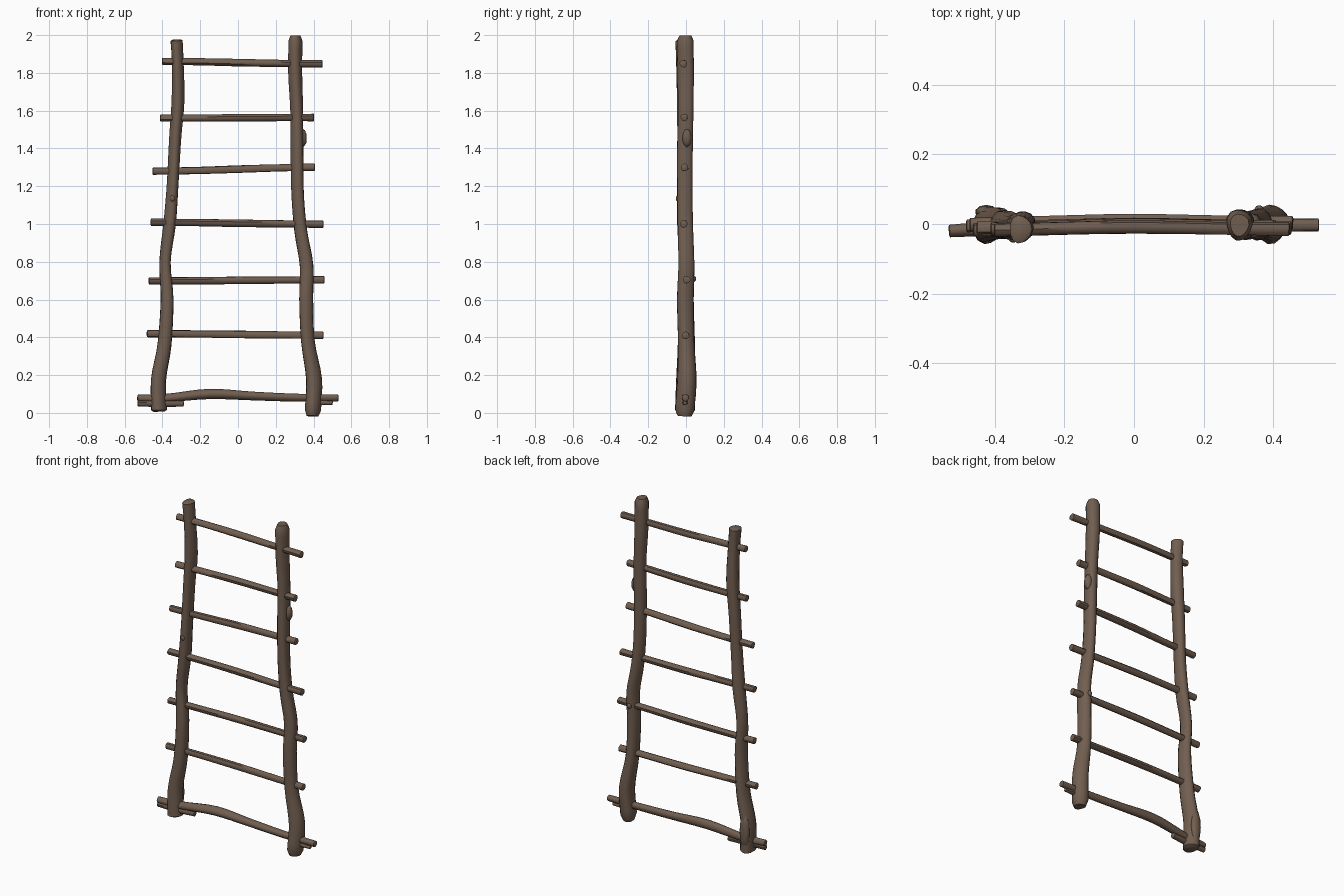
import bpy, bmesh, math, random
from mathutils import Vector

random.seed(4)
if "Cube" in bpy.data.objects:
    bpy.data.objects.remove(bpy.data.objects["Cube"], do_unlink=True)

wood = bpy.data.materials.new("weathered brown wood")
wood.use_nodes = True
COLOUR = (0.165, 0.112, 0.08, 1)
wood.diffuse_color = COLOUR
wood.node_tree.nodes["Principled BSDF"].inputs["Base Color"].default_value = COLOUR


def smooth_path(keys, steps):
    """Catmull-Rom through keys of (x, y, z, radius)."""
    keys = [Vector(k) for k in keys]
    pts = [keys[0] * 2 - keys[1]] + keys + [keys[-1] * 2 - keys[-2]]
    out = []
    for a, b, c, d in zip(pts, pts[1:], pts[2:], pts[3:]):
        for s in range(steps):
            t = s / steps
            out.append(b + (c - a) * t / 2 + (a * 2 - b * 5 + c * 4 - d) * t**2 / 2
                       + (b * 3 - a - c * 3 + d) * t**3 / 2)
    return out + [keys[-1]]


def branch(name, keys, sides=14, steps=4, depth=1.0, lobe=0.06, dome=0.2):
    """Loft an uneven round branch along a path, with softened ends."""
    path = smooth_path(keys, steps)
    first, last = path[0], path[-1]
    # Small chamfer or dome at either end
    ends = []
    for p, q in ((first, path[1]), (last, path[-2])):
        away = (p.xyz - q.xyz).normalized()
        tip = p.xyz + away * p.w * dome
        ends.append(Vector((*tip, p.w * 0.72)))
    path = [ends[0]] + path + [ends[1]]
    phase = random.uniform(0, math.tau)
    bm = bmesh.new()
    rings = []
    for i, p in enumerate(path):
        axis = (path[min(i + 1, len(path) - 1)].xyz - path[max(i - 1, 0)].xyz).normalized()
        back = Vector((0, 1, 0))
        back = (back - axis * back.dot(axis)).normalized()
        side = back.cross(axis)
        ring = []
        for k in range(sides):
            a = math.tau * k / sides
            r = p.w * (1 + lobe * math.sin(3 * a + phase + i * 0.15))
            ring.append(bm.verts.new(p.xyz + side * r * math.cos(a) + back * r * depth * math.sin(a)))
        rings.append(ring)
    for lo, hi in zip(rings, rings[1:]):
        for k in range(sides):
            n = (k + 1) % sides
            bm.faces.new((lo[k], lo[n], hi[n], hi[k]))
    bm.faces.new(rings[0])
    bm.faces.new(rings[-1])
    bmesh.ops.recalc_face_normals(bm, faces=bm.faces)
    return finish(name, bm)


def finish(name, bm):
    mesh = bpy.data.meshes.new(name)
    bm.to_mesh(mesh)
    bm.free()
    mesh.materials.append(wood)
    obj = bpy.data.objects.new(name, mesh)
    bpy.context.collection.objects.link(obj)
    bpy.ops.object.select_all(action="DESELECT")
    obj.select_set(True)
    bpy.context.view_layer.objects.active = obj
    bpy.ops.object.shade_smooth_by_angle(angle=math.radians(45))
    return obj


def knot(name, place, size):
    bm = bmesh.new()
    bmesh.ops.create_icosphere(bm, subdivisions=2, radius=1)
    for v in bm.verts:
        v.co = Vector(a * b for a, b in zip(v.co, size)) + Vector(place)
    finish(name, bm)


# Two crooked uprights
branch("right_upright", [
    (-0.42, -0.005, 0.015, 0.042), (-0.422, -0.003, 0.18, 0.04), (-0.39, 0, 0.36, 0.037),
    (-0.375, -0.003, 0.6, 0.034), (-0.385, 0, 0.8, 0.03), (-0.36, -0.005, 1.0, 0.033),
    (-0.345, -0.008, 1.2, 0.031), (-0.332, -0.005, 1.45, 0.032), (-0.318, -0.004, 1.65, 0.034),
    (-0.32, -0.012, 1.85, 0.031), (-0.327, -0.015, 1.97, 0.032)], depth=1.25)
branch("left_upright", [
    (0.395, -0.005, 0.015, 0.043), (0.4, 0.005, 0.18, 0.042), (0.368, 0, 0.38, 0.036),
    (0.36, -0.005, 0.6, 0.037), (0.363, 0, 0.78, 0.036), (0.334, -0.004, 0.96, 0.034),
    (0.318, -0.006, 1.15, 0.033), (0.314, -0.005, 1.38, 0.034), (0.312, 0, 1.6, 0.034),
    (0.303, 0, 1.8, 0.037), (0.303, -0.002, 1.97, 0.037)], depth=1.2, dome=0.75)

# Six straight rungs: right end x and z, left end x and z, depth position
rungs = [
    (-0.48, 0.42, 0.45, 0.41, -0.002), (-0.47, 0.7, 0.455, 0.705, 0.003),
    (-0.46, 1.01, 0.45, 1.0, -0.012), (-0.45, 1.28, 0.405, 1.3, -0.008),
    (-0.41, 1.56, 0.4, 1.565, -0.009), (-0.4, 1.86, 0.445, 1.848, -0.014)]
for i, (xa, za, xb, zb, y) in enumerate(rungs):
    mid = (za + zb) / 2
    branch(f"rung_{i + 2}", [
        (xa, y - 0.004, za, 0.019), (xa * 0.5, y + 0.002, za * 0.7 + mid * 0.3, 0.019),
        (0, y + 0.006, mid, 0.02), (xb * 0.6, y + 0.002, zb * 0.7 + mid * 0.3, 0.019),
        (xb, y, zb, 0.02)], sides=10, steps=3, dome=0.15)

# Bowed bottom rung with split stubs at its ends
branch("rung_1", [
    (-0.53, -0.02, 0.078, 0.018), (-0.38, -0.01, 0.078, 0.022), (-0.15, 0, 0.1, 0.027),
    (0.08, 0, 0.09, 0.023), (0.3, -0.003, 0.082, 0.021), (0.53, -0.003, 0.08, 0.018)],
    sides=12, dome=0.15)
branch("right_bottom_stub", [
    (-0.53, -0.02, 0.05, 0.015), (-0.4, -0.015, 0.05, 0.018), (-0.29, -0.005, 0.05, 0.016)],
    sides=10, dome=0.15)
branch("left_bottom_stub", [
    (0.37, -0.005, 0.055, 0.016), (0.45, -0.005, 0.055, 0.014), (0.5, -0.005, 0.052, 0.01)],
    sides=10, dome=0.15)

# Knots in the bark
knot("left_upright_knot", (0.34, 0.005, 1.455), (0.025, 0.025, 0.05))
knot("left_upright_back_knot", (0.36, 0.04, 0.71), (0.014, 0.014, 0.018))
knot("right_upright_knot", (-0.347, -0.042, 1.135), (0.014, 0.012, 0.018))
knot("right_upright_base_knot", (-0.425, 0.035, 0.14), (0.032, 0.02, 0.11))
